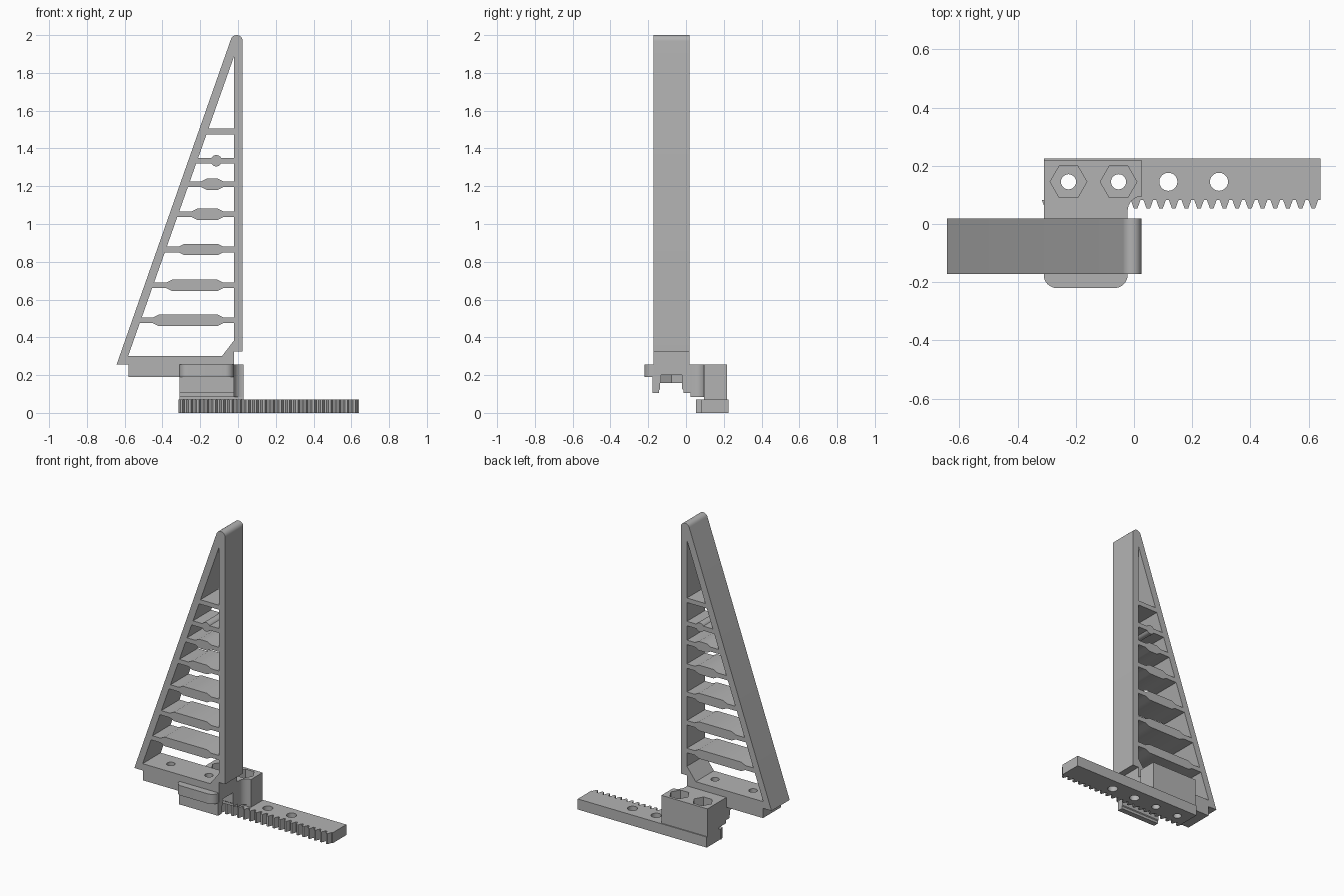
import bpy, bmesh, math
from mathutils import Vector

if "Cube" in bpy.data.objects:
    bpy.data.objects.remove(bpy.data.objects["Cube"])

grey = bpy.data.materials.new("grey_plastic")
grey.diffuse_color = (0.45, 0.45, 0.45, 1)
grey.use_nodes = True
grey.node_tree.nodes["Principled BSDF"].inputs["Base Color"].default_value = grey.diffuse_color


def prism(name, pts, lo, hi, axis):
    """Extrude a 2D outline from lo to hi along the given axis."""
    place = {"x": lambda a, b, h: (h, a, b),
             "y": lambda a, b, h: (a, h, b),
             "z": lambda a, b, h: (a, b, h)}[axis]
    bm = bmesh.new()
    face = bm.faces.new([bm.verts.new(place(a, b, lo)) for a, b in pts])
    ext = bmesh.ops.extrude_face_region(bm, geom=[face])
    moved = [v for v in ext["geom"] if isinstance(v, bmesh.types.BMVert)]
    bmesh.ops.translate(bm, verts=moved, vec=Vector(place(0, 0, hi - lo)))
    bmesh.ops.recalc_face_normals(bm, faces=bm.faces)
    mesh = bpy.data.meshes.new(name)
    bm.to_mesh(mesh)
    bm.free()
    mesh.materials.append(grey)
    ob = bpy.data.objects.new(name, mesh)
    bpy.context.collection.objects.link(ob)
    return ob


def combine(ob, other, operation):
    """Apply a boolean and discard the second object."""
    mod = ob.modifiers.new("bool", "BOOLEAN")
    mod.operation, mod.object, mod.solver = operation, other, "EXACT"
    bpy.context.view_layer.objects.active = ob
    bpy.ops.object.modifier_apply(modifier=mod.name)
    bpy.data.objects.remove(other)


def arc(cx, cy, r, a0, a1, n=8):
    return [(cx + r * math.cos(math.radians(a0 + (a1 - a0) * i / n)),
             cy + r * math.sin(math.radians(a0 + (a1 - a0) * i / n))) for i in range(n + 1)]


def ring(cx, cy, r, n):
    return arc(cx, cy, r, 0, 360, n)[:-1]


def drill(ob, x, y, r, lo, hi, n=32):
    combine(ob, prism("cutter", ring(x, y, r, n), lo, hi, "z"), "DIFFERENCE")


Y0, Y1, YM = -0.172, 0.019, -0.077      # finger depth and its middle

# Finger: tapered frame with a rounded tip and a chamfered inner corner
outline = [(-0.58, 0.19), (-0.02, 0.19), (-0.02, 0.325), (0.025, 0.325)]
outline += arc(-0.007, 1.968, 0.032, 0, 161, 12) + [(-0.643, 0.255), (-0.58, 0.255)]
finger = prism("finger_frame", outline, Y0, Y1, "y")
window = [(-0.582, 0.30), (-0.085, 0.30), (-0.02, 0.385), (-0.02, 1.89)]
combine(finger, prism("cutter", window, -0.3, 0.2, "y"), "DIFFERENCE")

# Cross ribs: thin bars with a thick middle
def slant_x(z):
    return -0.59 + (z - 0.30) * 0.353


T, H, S = 0.015, 0.03, 0.03             # thin half, thick half, slope length
ribs = [(0.49, -0.45), (0.675, -0.38), (0.865, -0.315), (1.052, -0.245),
        (1.21, -0.195), (1.335, None), (1.49, 0)]
for i, (z, left) in enumerate(ribs):
    right = -0.078
    if left is None:                    # round boss
        upper = [(x, y) for x, y in arc(-0.115, 0, H, 150, 30, 10)]
    elif left == 0:                     # plain bar
        upper = []
    else:
        upper = [(left, T), (left + S, H), (right - S, H), (right, T)]
    top = [(slant_x(z + T), T)] + upper + [(-0.015, T)]
    bottom = [(-0.015, -T)] + [(x, -h) for x, h in reversed(upper)] + [(slant_x(z - T), -T)]
    prism(f"rib_{i + 1}", [(x, z + h) for x, h in top + bottom], Y0, Y1, "y")

# Carriage: rounded plate, slotted guide legs and rear mounting block
plate = [(-0.31, 0.05)] + arc(-0.265, -0.175, 0.045, 180, 270) \
    + arc(-0.067, -0.175, 0.045, 270, 360) + [(-0.022, 0.05)]
carriage = prism("carriage", plate, 0.19, 0.255, "z")
legs = [(-0.178, 0.20), (-0.178, 0.105), (-0.142, 0.105), (-0.142, 0.122), (-0.137, 0.127),
        (-0.137, 0.157), (-0.02, 0.157), (-0.02, 0.127), (-0.014, 0.122), (-0.014, 0.105),
        (0.024, 0.105), (0.024, 0.085), (0.06, 0.085), (0.06, 0.20)]
combine(carriage, prism("legs", legs, -0.31, -0.022, "x"), "UNION")
web = [(-0.31, 0.03), (-0.022, 0.03)] + arc(0.028, 0.045, 0.05, 180, 90) \
    + [(0.028, 0.14), (-0.31, 0.14)]
combine(carriage, prism("web", web, 0.085, 0.255, "z"), "UNION")
block = [(-0.31, 0.095), (0.028, 0.095), (0.028, 0.218), (-0.31, 0.218)]
combine(carriage, prism("block", block, 0.07, 0.255, "z"), "UNION")

# Nut slot that opens sideways, and bolt holes through the finger base
slot = [(-0.228, YM), (-0.196, YM - 0.055), (0.1, YM - 0.055),
        (0.1, YM + 0.055), (-0.196, YM + 0.055)]
for ob in (finger, carriage):
    combine(ob, prism("cutter", slot, 0.14, 0.20, "z"), "DIFFERENCE")
    drill(ob, -0.16, YM, 0.026, 0.1, 0.4)
drill(finger, -0.44, YM, 0.026, 0.1, 0.4)

# Hexagonal nut pockets in the block
for x in (-0.225, -0.053):
    drill(carriage, x, 0.145, 0.063, 0.17, 0.4, 6)
    drill(carriage, x, 0.145, 0.026, 0.0, 0.4)

# Gear rack with teeth along the front edge
P = 0.0436
teeth = []
for k in range(21, -1, -1):
    c = 0.616 - k * P
    teeth += [(c - 0.0165, 0.082), (c - 0.006, 0.053), (c + 0.006, 0.053), (c + 0.0165, 0.082)]
rack = prism("gear_rack", [(-0.31, 0.225), (-0.31, 0.082)] + teeth
             + [(0.64, 0.082), (0.64, 0.225)], 0, 0.07, "z")
for x in (-0.225, -0.053, 0.118, 0.292):
    drill(rack, x, 0.145, 0.031 if x > 0 else 0.026, -0.1, 0.2)

# Smooth the rounded surfaces, keep edges sharp
for ob in bpy.context.scene.objects:
    ob.select_set(True)
bpy.context.view_layer.objects.active = finger
bpy.ops.object.shade_smooth_by_angle(angle=math.radians(30))
